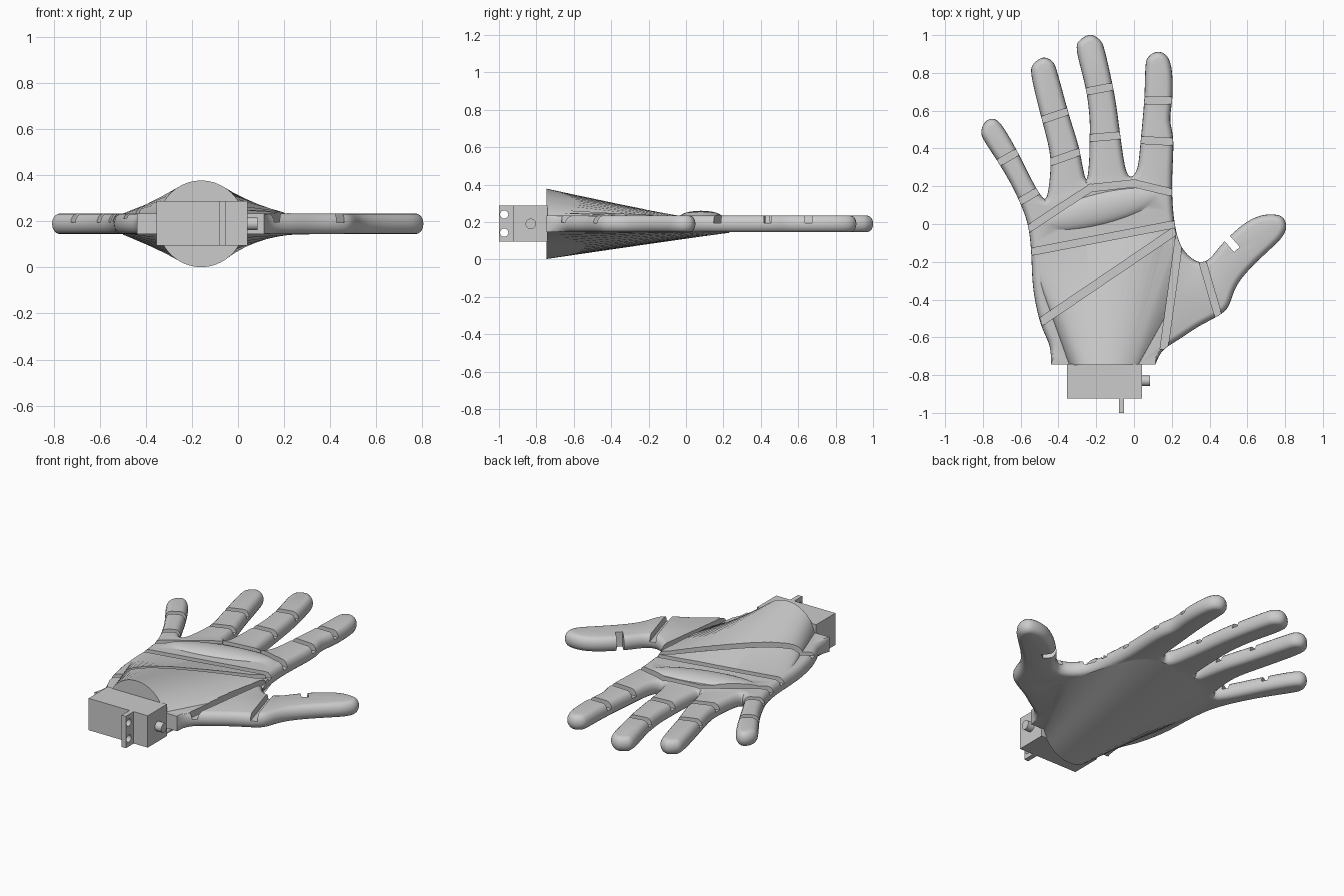
import bpy, bmesh, math
from mathutils import Vector, Matrix

if "Cube" in bpy.data.objects:
    bpy.data.objects.remove(bpy.data.objects["Cube"])

grey = bpy.data.materials.new("plain_grey")
grey.use_nodes = True
colour = (0.6, 0.6, 0.6, 1)
grey.diffuse_color = colour
grey.node_tree.nodes["Principled BSDF"].inputs["Base Color"].default_value = colour

MID, HALF, EDGE = 0.19, 0.045, 0.034   # slab centre height, half thickness, edge radius
WRIST = -0.745


def make(name, bm):
    """Turn a bmesh into a grey object."""
    bmesh.ops.recalc_face_normals(bm, faces=bm.faces)
    mesh = bpy.data.meshes.new(name)
    bm.to_mesh(mesh)
    bm.free()
    mesh.materials.append(grey)
    obj = bpy.data.objects.new(name, mesh)
    bpy.context.collection.objects.link(obj)
    return obj


def box(name, low, high):
    bm = bmesh.new()
    low, high = Vector(low), Vector(high)
    bmesh.ops.create_cube(bm, size=1, matrix=Matrix.LocRotScale(
        (low + high) / 2, None, high - low))
    return make(name, bm)


def rod(name, centre, radius, length):
    """Cylinder lying along x."""
    bm = bmesh.new()
    bmesh.ops.create_cone(bm, cap_ends=True, segments=24, radius1=radius,
                          radius2=radius, depth=length,
                          matrix=Matrix.Translation(centre) @ Matrix.Rotation(math.pi / 2, 4, 'Y'))
    return make(name, bm)


def combine(obj, others, operation):
    """Apply booleans in turn, then drop the helper objects."""
    for other in others:
        mod = obj.modifiers.new("combine", 'BOOLEAN')
        mod.operation, mod.object, mod.solver = operation, other, 'EXACT'
        mod.use_self = True
    graph = bpy.context.evaluated_depsgraph_get()
    mesh = bpy.data.meshes.new_from_object(obj.evaluated_get(graph))
    obj.modifiers.clear()
    obj.data = mesh
    for other in others:
        bpy.data.objects.remove(other)


def smooth(obj, angle):
    bpy.ops.object.select_all(action='DESELECT')
    obj.select_set(True)
    bpy.context.view_layer.objects.active = obj
    bpy.ops.object.shade_smooth_by_angle(angle=math.radians(angle))


def spline(points, steps):
    """Smooth open path through the points."""
    pts = [Vector(p) for p in points]
    pts = [pts[0]] + pts + [pts[-1]]
    path = []
    for a, b, c, d in zip(pts, pts[1:], pts[2:], pts[3:]):
        for i in range(steps):
            t = i / steps
            path.append(0.5 * (2 * b + (c - a) * t + (2 * a - 5 * b + 4 * c - d) * t * t
                               + (3 * b - a - 3 * c + d) * t ** 3))
    return path + [pts[-1]]


def skin(bm, lower, upper):
    """Join two closed rings with quads."""
    n = len(lower)
    for i in range(n):
        j = (i + 1) % n
        bm.faces.new((lower[i], lower[j], upper[j], upper[i]))


# Hand outline, from the thumb side of the wrist round to the other side
thumb = [(.113, WRIST), (.15, -.67), (.24, -.61), (.345, -.54), (.44, -.49), (.5, -.44),
         (.54, -.33), (.62, -.23), (.725, -.13), (.78, -.075), (.807, -.02), (.793, .03),
         (.75, .05), (.67, .045), (.58, 0), (.47, -.1), (.4, -.185), (.335, -.2),
         (.255, -.13), (.215, 0)]
index = [(.2, .2), (.21, .44), (.19, .55), (.205, .68), (.2, .82), (.175, .89), (.125, .913),
         (.075, .885), (.06, .83), (.055, .66), (.035, .44), (.02, .3), (-.015, .248)]
middle = [(-.045, .29), (-.07, .45), (-.09, .6), (-.11, .72), (-.155, .92), (-.18, .975),
          (-.23, 1.003), (-.285, .975), (-.305, .92), (-.255, .72), (-.235, .56),
          (-.235, .45), (-.238, .32)]
ring = [(-.252, .228), (-.275, .32), (-.295, .42), (-.345, .58), (-.405, .8), (-.43, .86),
        (-.48, .883), (-.53, .85), (-.545, .79), (-.49, .56), (-.445, .38), (-.445, .25)]
little = [(-.465, .13), (-.505, .17), (-.55, .25), (-.61, .37), (-.69, .51), (-.74, .558),
          (-.79, .54), (-.81, .48), (-.78, .42), (-.715, .32), (-.645, .2), (-.57, .03)]
heel = [(-.545, -.13), (-.535, -.34), (-.495, -.53), (-.445, -.645), (-.44, WRIST)]

path = spline(thumb + index + middle + ring + little + heel, 5)
for _ in range(3):
    path[1:-1] = [(a + 2 * b + c) / 4 for a, b, c in zip(path, path[1:], path[2:])]

# Slab with rounded edge, built as stacked rings, square at the wrist
bm = bmesh.new()
rings = []
for k in range(-4, 5):
    a = k * math.pi / 8
    loop = []
    for i, p in enumerate(path):
        t = (path[(i + 1) % len(path)] - path[i - 1]).normalized()
        inset = EDGE * (1 - math.cos(a)) * min(1, (p.y - WRIST) / .1)
        loop.append(bm.verts.new((p.x - t.y * inset, p.y + t.x * inset,
                                  MID + HALF * math.sin(a))))
    rings.append(loop)
for lower, upper in zip(rings, rings[1:]):
    skin(bm, lower, upper)
bm.faces.new(rings[0])
bm.faces.new(rings[-1])
hand = make("hand", bm)

# Palm body: round wrist spreading into the flat palm, closed by a fan inside the slab
under = spline([(.31, -.43), (.13, .17), (-.18, .22), (-.49, .03), (-.45, -.47)], 8)
over = spline([(-.45, -.45), (-.49, -.2), (-.16, -.08), (.16, -.06), (.27, -.4)], 8)
rim = [(p.x, p.y, MID - HALF - .001) for p in under] + [(p.x, p.y, MID + HALF - .002) for p in over]
bm = bmesh.new()
cuff, spread = [], []
for i, p in enumerate(rim):
    a = -math.tau * (i + .5) / len(rim)
    cuff.append(bm.verts.new((-.16 + .188 * math.cos(a), WRIST - .001, MID + .188 * math.sin(a))))
    spread.append(bm.verts.new(p))
skin(bm, cuff, spread)
bm.faces.new(cuff)
centre = bm.verts.new((-.1, -.3, MID))
for i, v in enumerate(spread):
    bm.faces.new((spread[i - 1], v, centre))
palm = make("palm_body", bm)

# Low pad under the knuckles
bm = bmesh.new()
bmesh.ops.create_uvsphere(bm, u_segments=32, v_segments=12, radius=1, matrix=(
    Matrix.Translation((-.18, .08, .225)) @ Matrix.Rotation(math.radians(14), 4, 'Z')
    @ Matrix.Diagonal((.33, .085, .035, 1))))
pad = make("knuckle_pad", bm)
combine(hand, [palm, pad], 'UNION')


# Joint grooves
def groove(start, end, floor=.195, width=.037, extra=.03):
    a, b = Vector(start), Vector(end)
    d, c = b - a, (a + b) / 2
    bm = bmesh.new()
    bmesh.ops.create_cube(bm, size=1, matrix=(
        Matrix.Translation((c.x, c.y, (floor + .5) / 2))
        @ Matrix.Rotation(math.atan2(d.y, d.x), 4, 'Z')
        @ Matrix.Diagonal((d.length + extra, width, .5 - floor, 1))))
    cutter = make("groove_cutter", bm)
    cutter.hide_render = True
    return cutter


joints = [((.05, .655), (.21, .655)), ((.03, .445), (.21, .435)),
          ((-.26, .7), (-.1, .73)), ((-.24, .455), (-.06, .47)),
          ((-.49, .55), (-.34, .6)), ((-.45, .325), (-.28, .385)),
          ((-.725, .32), (-.61, .385)), ((-.62, .11), (-.5, .18)),
          ((.36, -.19), (.45, -.5))]
cutters = [groove(a, b) for a, b in joints]
knuckles = [(-.58, -.04), (-.4, .08), (-.23, .19), (0, .215), (.21, .165)]
cutters += [groove(a, b) for a, b in zip(knuckles, knuckles[1:])]
cutters += [groove((-.56, -.15), (.22, 0), .2),
            groove((-.51, -.53), (.22, -.035), .212, .042),
            groove((.24, -.07), (.16, -.65), .197, .04),
            groove((.47, -.05), (.545, -.135), 0, .04, 0)]
combine(hand, cutters, 'DIFFERENCE')
smooth(hand, 28)

# Wrist block, side pin and drilled hinge tab
box("wrist_block", (-.355, -.925, .095), (.042, -.74, .288))
smooth(rod("side_pin", (.06, -.83, .19), .028, .05), 35)
tab = box("hinge_tab", (-.08, -1, .095), (-.052, -.92, .288))
holes = [rod("hole_cutter", (-.066, -.972, z), .022, .1) for z in (.143, .24)]
combine(tab, holes, 'DIFFERENCE')
smooth(tab, 35)
